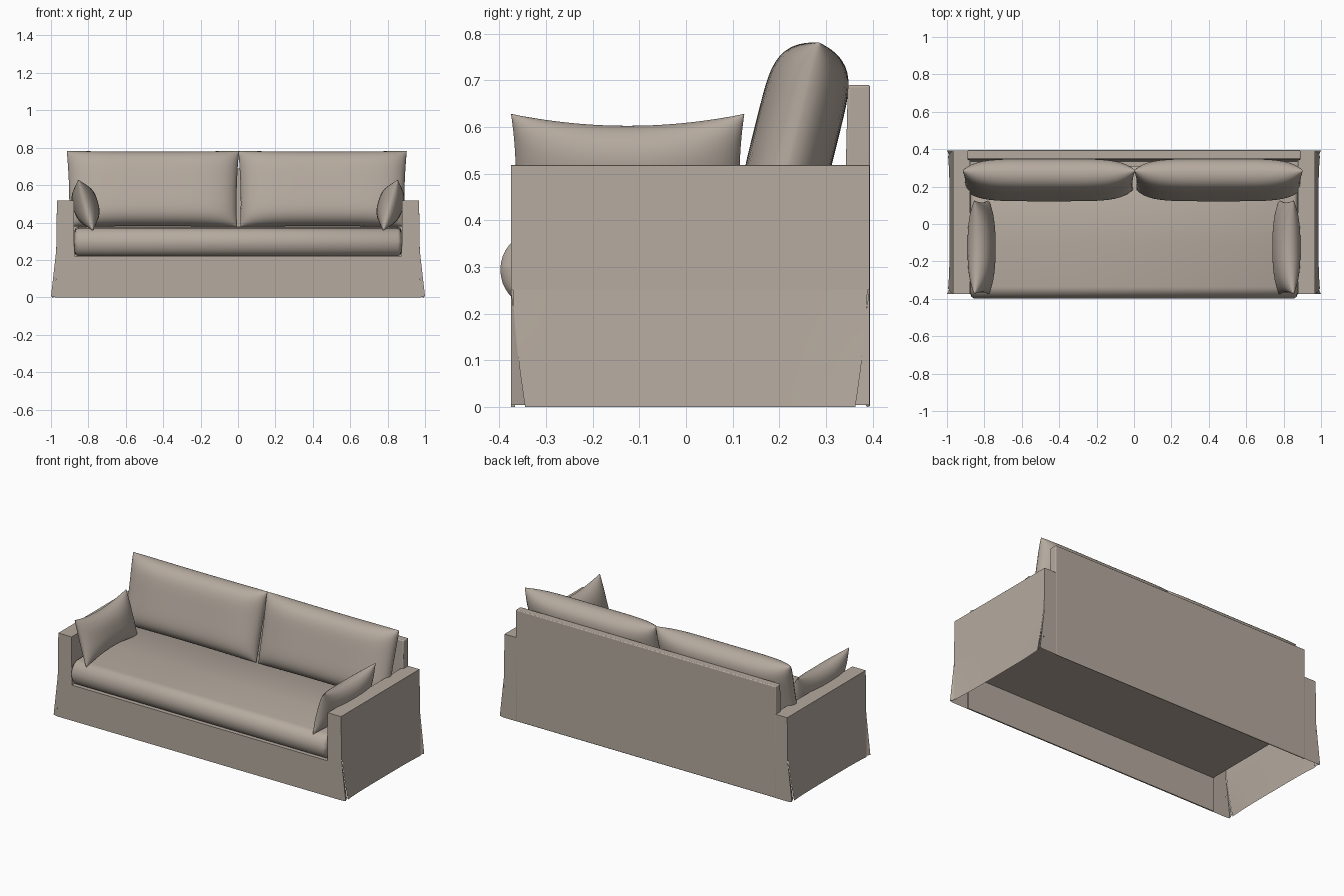
import bpy, bmesh, math
from mathutils import Matrix, Vector

if "Cube" in bpy.data.objects:
    bpy.data.objects.remove(bpy.data.objects["Cube"])

# One linen colour for the whole sofa
linen = bpy.data.materials.new("warm_linen")
linen.use_nodes = True
LINEN = (0.46, 0.40, 0.345, 1)
linen.diffuse_color = LINEN
bsdf = linen.node_tree.nodes["Principled BSDF"]
bsdf.inputs["Base Color"].default_value = LINEN
bsdf.inputs["Roughness"].default_value = 0.9


def finish(name, bm, bevel=0, mirror=False, angle=40):
    """Turn a bmesh into a smooth shaded object, with optional bevel and mirror."""
    bmesh.ops.recalc_face_normals(bm, faces=bm.faces)
    mesh = bpy.data.meshes.new(name)
    bm.to_mesh(mesh)
    bm.free()
    mesh.materials.append(linen)
    obj = bpy.data.objects.new(name, mesh)
    bpy.context.collection.objects.link(obj)
    if bevel:
        mod = obj.modifiers.new("soft_edges", "BEVEL")
        mod.width, mod.segments = bevel, 3
        mod.limit_method, mod.angle_limit = "ANGLE", math.radians(50)
    if mirror:
        obj.modifiers.new("other_side", "MIRROR").use_mirror_merge = False
    bpy.ops.object.select_all(action="DESELECT")
    obj.select_set(True)
    bpy.context.view_layer.objects.active = obj
    bpy.ops.object.shade_smooth_by_angle(angle=math.radians(angle))
    return obj


def loft(points, stations, place):
    """Sweep a closed profile through (position, inset) stations and cap the ends."""
    bm = bmesh.new()
    centre = sum((Vector(p) for p in points), Vector((0, 0))) / len(points)

    def shrink(v, c, d):
        return v - math.copysign(min(d, abs(v - c)), v - c)

    rings = [[bm.verts.new(place(s, shrink(p, centre.x, d), shrink(q, centre.y, d)))
              for p, q in points] for s, d in stations]
    n = len(points)
    for a, b in zip(rings, rings[1:]):
        for i in range(n):
            j = (i + 1) % n
            bm.faces.new((a[i], a[j], b[j], b[i]))
    bm.faces.new(rings[0])
    bm.faces.new(rings[-1])
    return bm


def along_x(s, p, q):
    return (s, p, q)


def along_y(s, p, q):
    return (p, s, q)


def pillow(name, half, matrix, power, pinch, flare=0, res=28):
    """Two bulging sheets joined at a seam; pinch pulls the edge middles inward."""
    bm = bmesh.new()
    w, t, h = half
    for side in (-1, 1):
        grid = []
        for i in range(res + 1):
            u = math.sin((2 * i / res - 1) * math.pi / 2)
            row = []
            for j in range(res + 1):
                v = math.sin((2 * j / res - 1) * math.pi / 2)
                puff = max(0, (1 - abs(u) ** power) * (1 - abs(v) ** power)) ** 0.55
                row.append(bm.verts.new(matrix @ Vector((
                    u * w * (1 - pinch[0] * (1 - v * v) + flare * v),
                    side * (t * puff + 0.002),
                    v * h * (1 - pinch[1] * (1 - u * u))))))
            grid.append(row)
        for i in range(res):
            for j in range(res):
                bm.faces.new((grid[i][j], grid[i + 1][j], grid[i + 1][j + 1], grid[i][j + 1]))
    # Narrow seam strip closing the two sheets
    bmesh.ops.bridge_loops(bm, edges=[e for e in bm.edges if e.is_boundary])
    finish(name, bm, angle=60)


# Arms: hollow slipcover, open at the floor and below the seat deck
FRONT, REAR, FLARE_Z = -0.375, 0.393, 0.25
arm_profile = [(0.875, 0), (0.875, 0.21), (0.877, 0.518), (0.968, 0.518),
               (0.972, FLARE_Z), (0.976, 0)]
bm = loft(arm_profile, [(FRONT, 0), (REAR, 0)], along_y)
bm.normal_update()
openings = [f for f in bm.faces if len(f.verts) == 4
            and f.calc_center_median().z < 0.2]
bmesh.ops.delete(bm, geom=openings, context="FACES")
finish("arms", bm, bevel=0.012, mirror=True)

# Flared side skirts with folded corner pleats
bm = bmesh.new()
rows, cols = 6, 16
mid, reach = (FRONT + REAR) / 2, (REAR - FRONT) / 2
grid = []
for r in range(rows + 1):
    drop = r / rows
    row = []
    for c in range(cols + 1):
        k = 2 * c / cols - 1
        x = 0.972 + drop * (0.014 + 0.008 * k ** 4)
        y = mid + k * (reach - 0.004 - 0.026 * drop ** 1.5)
        row.append(bm.verts.new((x, y, FLARE_Z * (1 - drop))))
    grid.append(row)
for r in range(rows):
    for c in range(cols):
        bm.faces.new((grid[r][c], grid[r][c + 1], grid[r + 1][c + 1], grid[r + 1][c]))
for end, y in ((-1, FRONT), (1, REAR)):
    top, hem, tip, tuck = [bm.verts.new(p) for p in (
        (0.972, y, FLARE_Z), (0.976, y, 0), (1.0, y, 0.004), (0.984, y - end * 0.035, 0.004))]
    bm.faces.new((top, hem, tip))
    bm.faces.new((top, tip, tuck))
finish("side_skirts", bm, mirror=True)

# Back frame with a thin skirt below the deck
back_profile = [(0.395, 0), (0.395, 0.69), (0.347, 0.69), (0.335, 0.21),
                (0.385, 0.21), (0.385, 0)]
bm = loft(back_profile, [(-0.89, 0), (0.89, 0)], along_x)
finish("back_frame", bm, bevel=0.014)

# Front apron and seat deck as one folded section
apron_profile = [(FRONT, 0), (FRONT, 0.22), (0.34, 0.22), (0.34, 0.21),
                 (FRONT + 0.008, 0.21), (FRONT + 0.008, 0)]
finish("apron_and_deck", loft(apron_profile, [(-0.875, 0), (0.875, 0)], along_x))

# Seat cushion: rounded nose, softly crowned top
arc = [math.radians(90 + 180 * i / 16) for i in range(17)]
nose = [(-0.335 + 0.063 * math.cos(a), 0.294 + 0.074 * math.sin(a)) for a in arc]
seat_profile = nose + [(0.28, 0.222), (0.31, 0.24), (0.31, 0.36), (0.28, 0.378), (-0.1, 0.377)]
stations = [(-0.874, 0.02), (-0.868, 0.007), (-0.855, 0), (0.855, 0), (0.868, 0.007), (0.874, 0.02)]
finish("seat_cushion", loft(seat_profile, stations, along_x))

# Two leaning back cushions
for name, x, half_width in (("right_back_cushion", -0.455, 0.455), ("left_back_cushion", 0.452, 0.445)):
    place = Matrix.Translation((x, 0.235, 0.58)) @ Matrix.Rotation(math.radians(-14), 4, "X")
    pillow(name, (half_width, 0.088, 0.207), place, 5, (0.015, 0.02), flare=0.012)

# Throw pillows resting against the arms
for name, side in (("right_throw_pillow", -1), ("left_throw_pillow", 1)):
    place = (Matrix.Translation((side * 0.815, -0.125, 0.493))
             @ Matrix.Rotation(side * math.radians(16), 4, "Y")
             @ Matrix.Rotation(math.radians(90), 4, "Z"))
    pillow(name, (0.25, 0.066, 0.14), place, 2.6, (0.04, 0.2))
